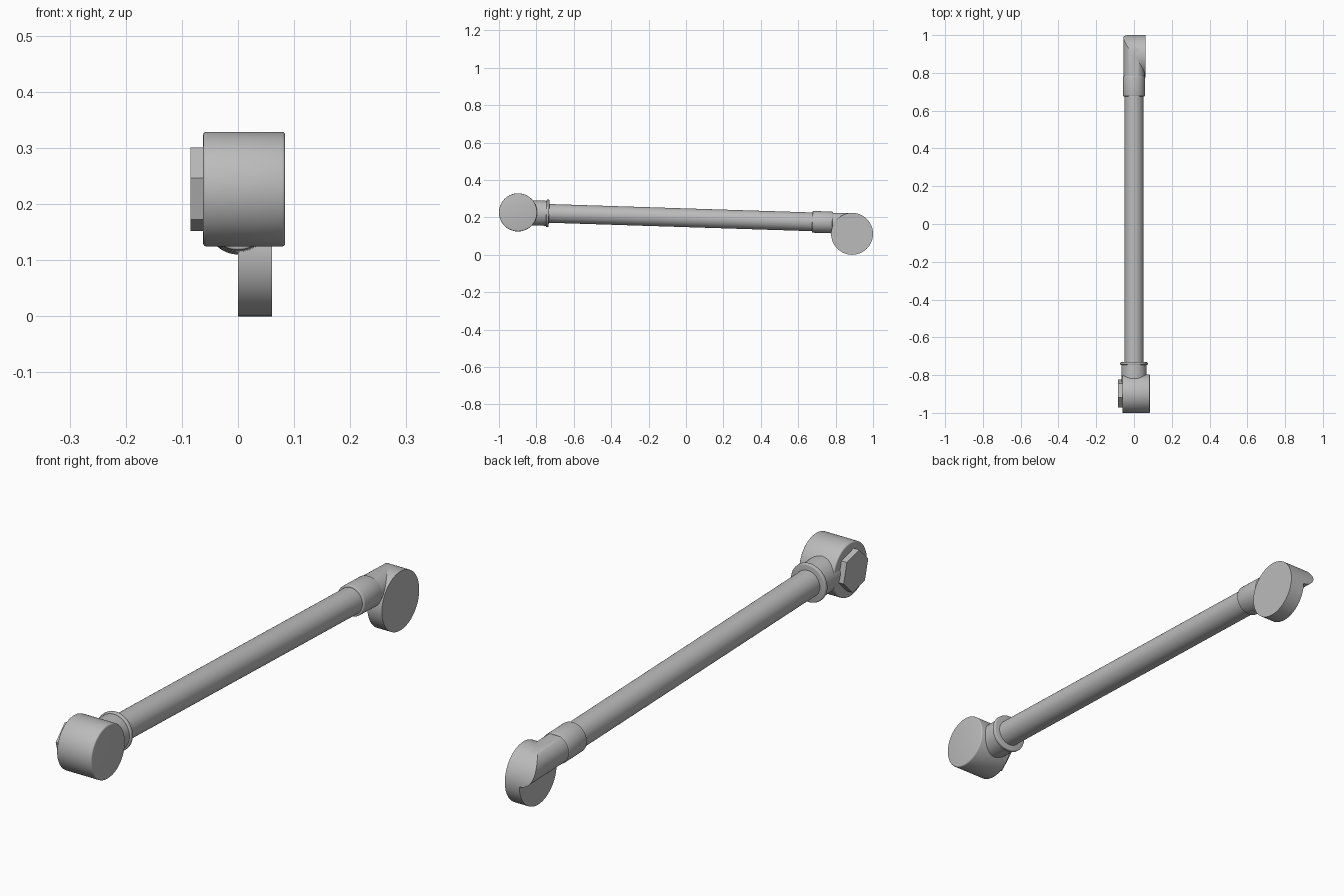
import bpy, bmesh, math
from mathutils import Matrix, Vector

cube = bpy.data.objects.get("Cube")
if cube:
    bpy.data.objects.remove(cube, do_unlink=True)

grey = bpy.data.materials.new("plain grey")
grey.use_nodes = True
grey.diffuse_color = (0.5, 0.5, 0.5, 1)
grey.node_tree.nodes["Principled BSDF"].inputs["Base Color"].default_value = (0.5, 0.5, 0.5, 1)

HEAD = Vector((0, -0.898, 0.2265))   # centre of the front socket
DISC = Vector((0, 0.888, 0.112))     # centre of the rear disc
SLOPE = -0.032                       # fall of the rod towards the back


def on_rod(y):
    return Vector((0, y, HEAD.z + SLOPE * (y - HEAD.y)))


def finish(name, bm, angle=35):
    bmesh.ops.recalc_face_normals(bm, faces=bm.faces)
    mesh = bpy.data.meshes.new(name)
    bm.to_mesh(mesh)
    bm.free()
    mesh.materials.append(grey)
    ob = bpy.data.objects.new(name, mesh)
    bpy.context.collection.objects.link(ob)
    bpy.ops.object.select_all(action='DESELECT')
    ob.select_set(True)
    bpy.context.view_layer.objects.active = ob
    bpy.ops.object.shade_smooth_by_angle(angle=math.radians(angle))
    return ob


def cylinder(name, start, end, radius, sides=64, bevel=0.0, turn=0.0):
    """Cylinder between two points, with optional rounded rims."""
    axis = end - start
    bm = bmesh.new()
    bmesh.ops.create_cone(bm, cap_ends=True, segments=sides, radius1=radius,
                          radius2=radius, depth=axis.length)
    if bevel:
        rims = [e for e in bm.edges if abs(e.verts[0].co.z - e.verts[1].co.z) < 1e-5]
        bmesh.ops.bevel(bm, geom=rims, offset=bevel, segments=3,
                        profile=0.5, affect='EDGES')
    bm.transform(Matrix.Translation((start + end) / 2)
                 @ axis.to_track_quat('Z', 'Y').to_matrix().to_4x4()
                 @ Matrix.Rotation(turn, 4, 'Z'))
    return finish(name, bm)


def across(name, centre, x0, x1, radius, **options):
    return cylinder(name, centre + Vector((x0, 0, 0)), centre + Vector((x1, 0, 0)),
                    radius, **options)


def along(name, y0, y1, radius, **options):
    return cylinder(name, on_rod(y0), on_rod(y1), radius, **options)


# Front socket
across("front_socket", HEAD, -0.062, 0.084, 0.102, bevel=0.005)

# Hexagonal nut on the right of the socket
bm = bmesh.new()
hexagon = []
for i in range(6):
    a = math.radians(15 + 60 * i)
    hexagon.append(bm.verts.new(HEAD + Vector((-0.085, -0.0767 * math.cos(a), 0.0767 * math.sin(a)))))
side = bmesh.ops.extrude_face_region(bm, geom=[bm.faces.new(hexagon)])
moved = [g for g in side["geom"] if isinstance(g, bmesh.types.BMVert)]
bmesh.ops.translate(bm, verts=moved, vec=(0.03, 0, 0))
bm.faces.ensure_lookup_table()
if len([f for f in bm.faces if len(f.verts) == 6]) < 2:
    bm.faces.new(hexagon)
finish("hex_nut", bm)

# Neck, flange, rod and rear collar
along("front_neck", -0.88, -0.74, 0.067)
along("front_flange", -0.747, -0.732, 0.073, bevel=0.004)
along("rod", -0.76, 0.70, 0.05)
along("rear_collar", 0.675, 0.783, 0.058, bevel=0.004)

# Rear disc
across("rear_disc", DISC, 0.0, 0.061, 0.112)

# Rear stub, trimmed to the round outline of the disc
stub = along("rear_stub", 0.77, 1.06, 0.0555)
bm = bmesh.new()
outline = [(0.7, DISC.z - 0.112), (0.7, DISC.z + 0.112)]
for i in range(33):
    a = math.pi / 2 - math.pi * i / 32
    outline.append((DISC.y + 0.112 * math.cos(a), DISC.z + 0.112 * math.sin(a)))
near = [bm.verts.new((-0.2, y, z)) for y, z in outline]
far = [bm.verts.new((0.0605, y, z)) for y, z in outline]
bm.faces.new(near)
bm.faces.new(far)
for i in range(len(near)):
    j = (i + 1) % len(near)
    bm.faces.new((near[i], near[j], far[j], far[i]))
cutter = finish("stub_cutter", bm)
trim = stub.modifiers.new("trim", 'BOOLEAN')
trim.operation = 'INTERSECT'
trim.solver = 'EXACT'
trim.object = cutter
bpy.context.view_layer.objects.active = stub
bpy.ops.object.modifier_apply(modifier="trim")
bpy.data.objects.remove(cutter, do_unlink=True)
bpy.ops.object.select_all(action='DESELECT')
stub.select_set(True)
bpy.context.view_layer.objects.active = stub
bpy.ops.object.shade_smooth_by_angle(angle=math.radians(35))
